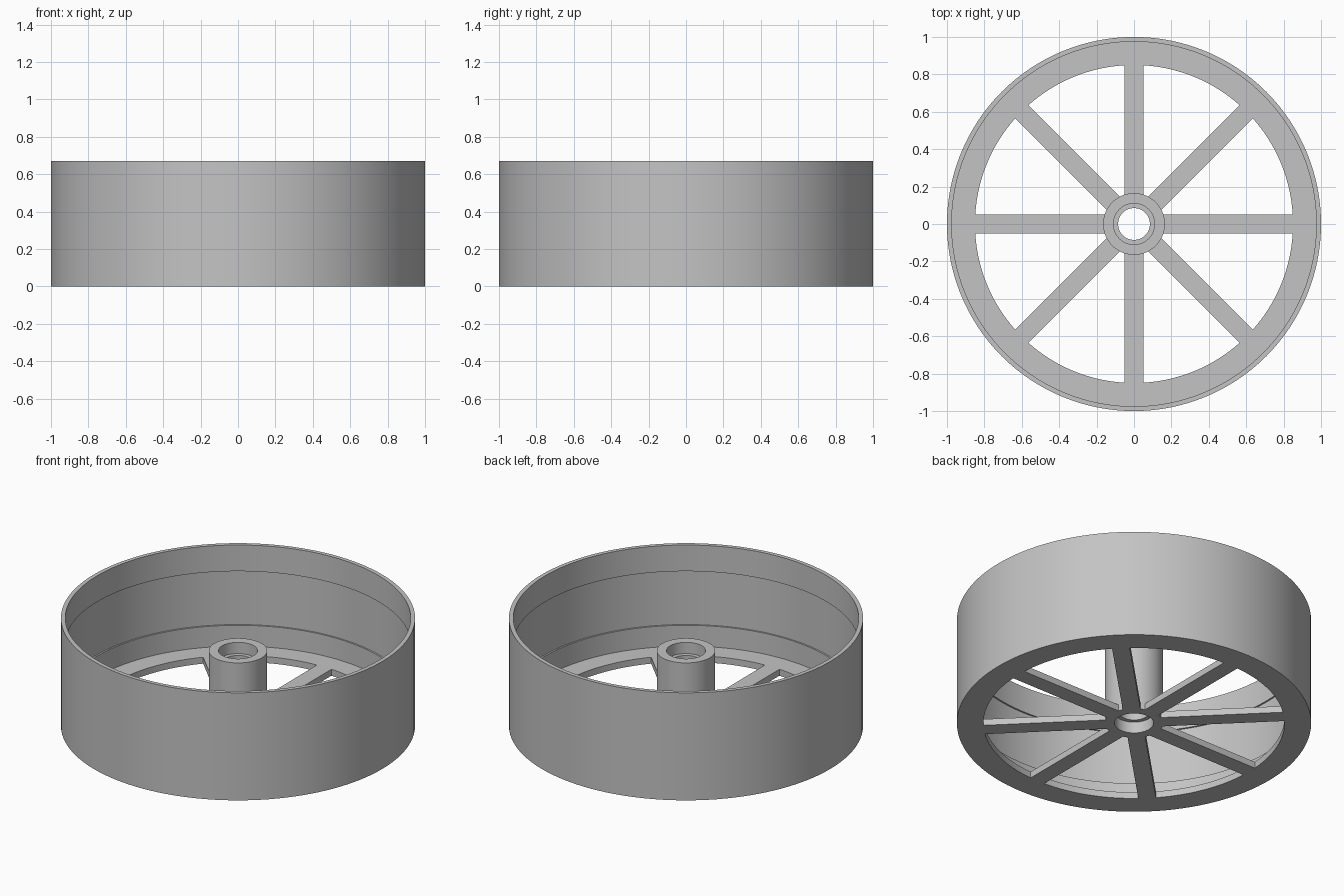
import bpy, bmesh, math
from mathutils import Matrix

cube = bpy.data.objects.get("Cube")
if cube:
    bpy.data.objects.remove(cube, do_unlink=True)

SEGMENTS = 128
HEIGHT = 0.67
WEB = 0.04          # thickness of flange and spokes

grey = bpy.data.materials.new("plain grey")
grey.use_nodes = True
colour = (0.55, 0.55, 0.55, 1)
grey.diffuse_color = colour
grey.node_tree.nodes["Principled BSDF"].inputs["Base Color"].default_value = colour


def finish(name, bm):
    bmesh.ops.recalc_face_normals(bm, faces=bm.faces)
    mesh = bpy.data.meshes.new(name)
    bm.to_mesh(mesh)
    bm.free()
    mesh.materials.append(grey)
    obj = bpy.data.objects.new(name, mesh)
    bpy.context.collection.objects.link(obj)
    return obj


def lathe(name, profile):
    """Revolve a closed (radius, height) outline around z."""
    bm = bmesh.new()
    rings = []
    for i in range(SEGMENTS):
        a = math.tau * i / SEGMENTS
        rings.append([bm.verts.new((r * math.cos(a), r * math.sin(a), z))
                      for r, z in profile])
    n = len(profile)
    for i, ring in enumerate(rings):
        after = rings[(i + 1) % SEGMENTS]
        for j in range(n):
            k = (j + 1) % n
            bm.faces.new((ring[j], after[j], after[k], ring[k]))
    obj = finish(name, bm)
    bpy.ops.object.select_all(action='DESELECT')
    obj.select_set(True)
    bpy.context.view_layer.objects.active = obj
    bpy.ops.object.shade_smooth_by_angle(angle=math.radians(30))
    return obj


# Rim: thin wall with a shallow inner groove and a flat bottom flange
lathe("rim", [(0.85, 0), (1, 0), (1, HEIGHT), (0.975, HEIGHT),
              (0.975, 0.507), (0.985, 0.507), (0.985, 0.17),
              (0.975, 0.17), (0.975, WEB), (0.85, WEB)])

# Hub: tube with a bearing recess at each end
HUB_TOP, RECESS = 0.467, 0.07
lathe("hub", [(0.11, 0), (0.165, 0), (0.165, HUB_TOP), (0.11, HUB_TOP),
              (0.11, HUB_TOP - RECESS), (0.085, HUB_TOP - RECESS),
              (0.085, RECESS), (0.11, RECESS)])

# Eight flat spokes from hub to flange
inner, outer, width = 0.155, 0.853, 0.1
for i in range(8):
    bm = bmesh.new()
    bmesh.ops.create_cube(bm, size=1, matrix=(
        Matrix.Rotation(i * math.pi / 4, 4, 'Z')
        @ Matrix.Translation(((inner + outer) / 2, 0, WEB / 2))
        @ Matrix.Diagonal((outer - inner, width, WEB, 1))))
    finish(f"spoke_{i + 1}", bm)
